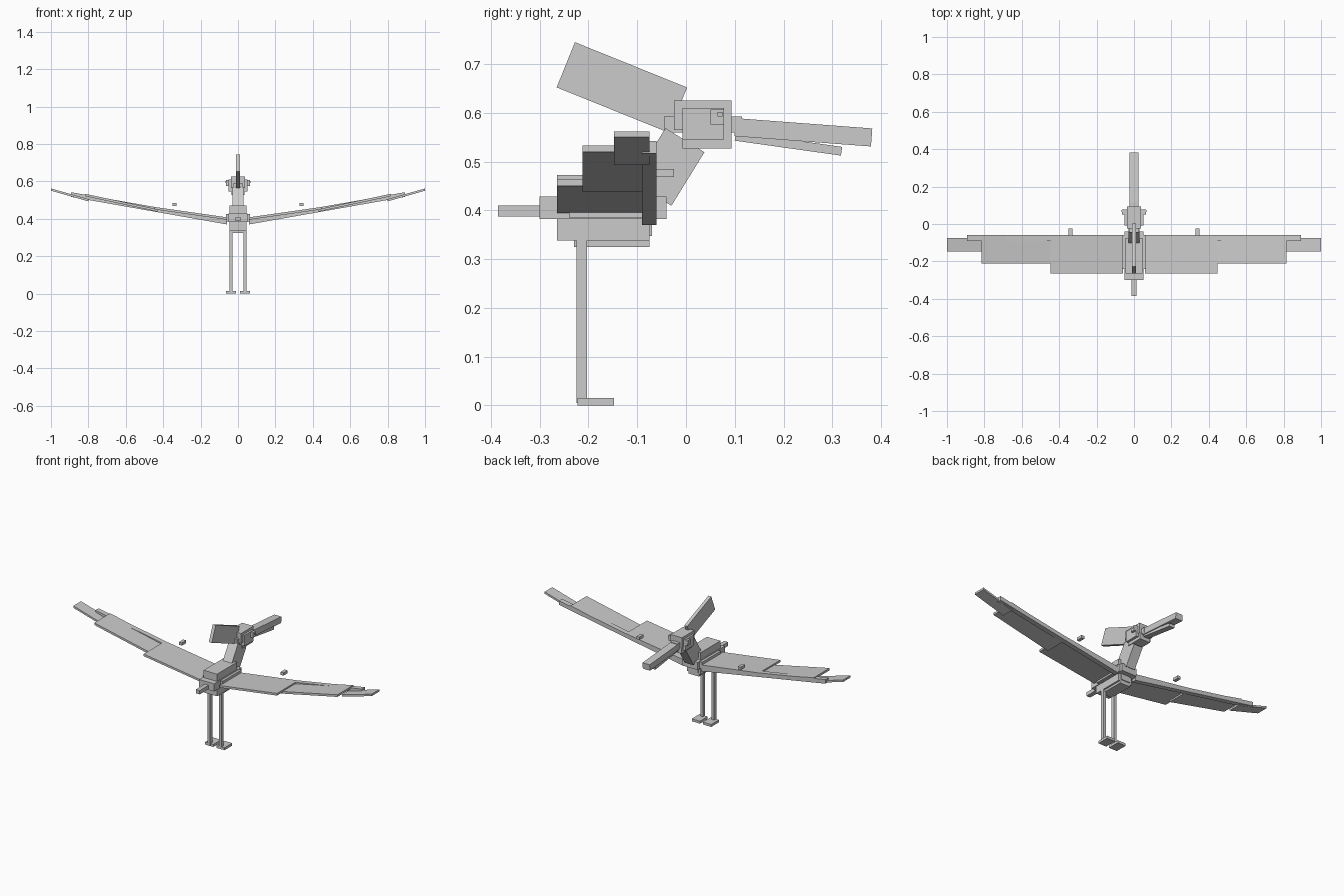
import bpy
import bmesh
from math import radians
from mathutils import Matrix

cube = bpy.data.objects.get("Cube")
if cube:
    bpy.data.objects.remove(cube, do_unlink=True)

grey = bpy.data.materials.new("light_grey")
grey.use_nodes = True
grey.diffuse_color = (0.6, 0.6, 0.6, 1)
grey.node_tree.nodes["Principled BSDF"].inputs["Base Color"].default_value = (0.6, 0.6, 0.6, 1)


def finish(name, bm):
    bmesh.ops.recalc_face_normals(bm, faces=bm.faces)
    mesh = bpy.data.meshes.new(name)
    bm.to_mesh(mesh)
    bm.free()
    mesh.materials.append(grey)
    obj = bpy.data.objects.new(name, mesh)
    bpy.context.collection.objects.link(obj)
    return obj


def block(name, x, y, z, tilt=0):
    """Box from (low, high) ranges, tilted about its centre around the x axis."""
    ranges = (x, y, z)
    centre = [(a + b) / 2 for a, b in ranges]
    size = [b - a for a, b in ranges]
    bm = bmesh.new()
    bmesh.ops.create_cube(bm, size=1, matrix=Matrix.Translation(centre)
                          @ Matrix.Rotation(radians(tilt), 4, 'X')
                          @ Matrix.Diagonal((*size, 1)))
    return finish(name, bm)


def middle(name, half_width, y, z, tilt=0):
    return block(name, (-half_width, half_width), y, z, tilt)


def pair(name, x, y, z):
    block("left_" + name, x, y, z)
    block("right_" + name, (-x[1], -x[0]), y, z)


def wing_panel(name, x, y, z_ends, thick):
    """Sheared plate whose underside rises from the body outward, on both sides."""
    for side, sign in (("left_", 1), ("right_", -1)):
        bm = bmesh.new()
        ends = [(x[0], z_ends[0]), (x[1], z_ends[1]),
                (x[1], z_ends[1] + thick), (x[0], z_ends[0] + thick)]
        face = bm.faces.new([bm.verts.new((sign * px, y[0], pz)) for px, pz in ends])
        new = bmesh.ops.extrude_face_region(bm, geom=[face])["geom"]
        verts = [v for v in new if isinstance(v, bmesh.types.BMVert)]
        bmesh.ops.translate(bm, verts=verts, vec=(0, y[1] - y[0], 0))
        finish(side + name, bm)


# Body and tail
middle("body", 0.05, (-0.30, -0.04), (0.382, 0.428))
middle("shoulders", 0.065, (-0.24, -0.06), (0.385, 0.425))
middle("back", 0.045, (-0.265, -0.075), (0.42, 0.472))
middle("belly", 0.045, (-0.265, -0.075), (0.338, 0.39))
middle("belly_plate", 0.035, (-0.23, -0.075), (0.325, 0.345))
middle("breast", 0.03, (-0.10, -0.07), (0.347, 0.39))
middle("tail", 0.013, (-0.385, -0.29), (0.387, 0.41))

# Legs and feet
pair("leg", (0.029, 0.046), (-0.225, -0.203), (0.005, 0.34))
pair("foot", (0.01, 0.065), (-0.222, -0.148), (0, 0.015))

# Neck and crest
middle("neck", 0.03, (-0.083, 0.011), (0.4245, 0.5535), -31.7)
middle("crest", 0.01, (-0.2555, -0.0075), (0.602, 0.702), -22)

# Head
middle("head", 0.038, (-0.025, 0.093), (0.565, 0.625))
middle("jaw", 0.035, (-0.007, 0.093), (0.527, 0.57))
middle("cheeks", 0.05, (-0.007, 0.078), (0.545, 0.61))
middle("head_band", 0.025, (-0.045, 0.115), (0.56, 0.592))
pair("eye", (0.045, 0.064), (0.05, 0.078), (0.576, 0.607))
pair("pupil", (0.06, 0.068), (0.065, 0.075), (0.592, 0.602))

# Beak
middle("upper_beak", 0.024, (0.10, 0.381), (0.5415, 0.5785), -4.3)
middle("lower_beak", 0.018, (0.10, 0.32), (0.5275, 0.5455), -8)

# Wings
wing_panel("inner_wing", (0.06, 0.447), (-0.265, -0.06), (0.395, 0.45), 0.013)
wing_panel("middle_wing", (0.43, 0.815), (-0.212, -0.06), (0.438, 0.52), 0.013)
wing_panel("wing_tip", (0.80, 1.0), (-0.148, -0.075), (0.493, 0.55), 0.012)
wing_panel("wing_spar", (0.06, 0.893), (-0.09, -0.06), (0.37, 0.517), 0.025)

# Small floating blocks ahead of the wings
pair("wing_block", (0.33, 0.35), (-0.065, -0.025), (0.468, 0.485))
